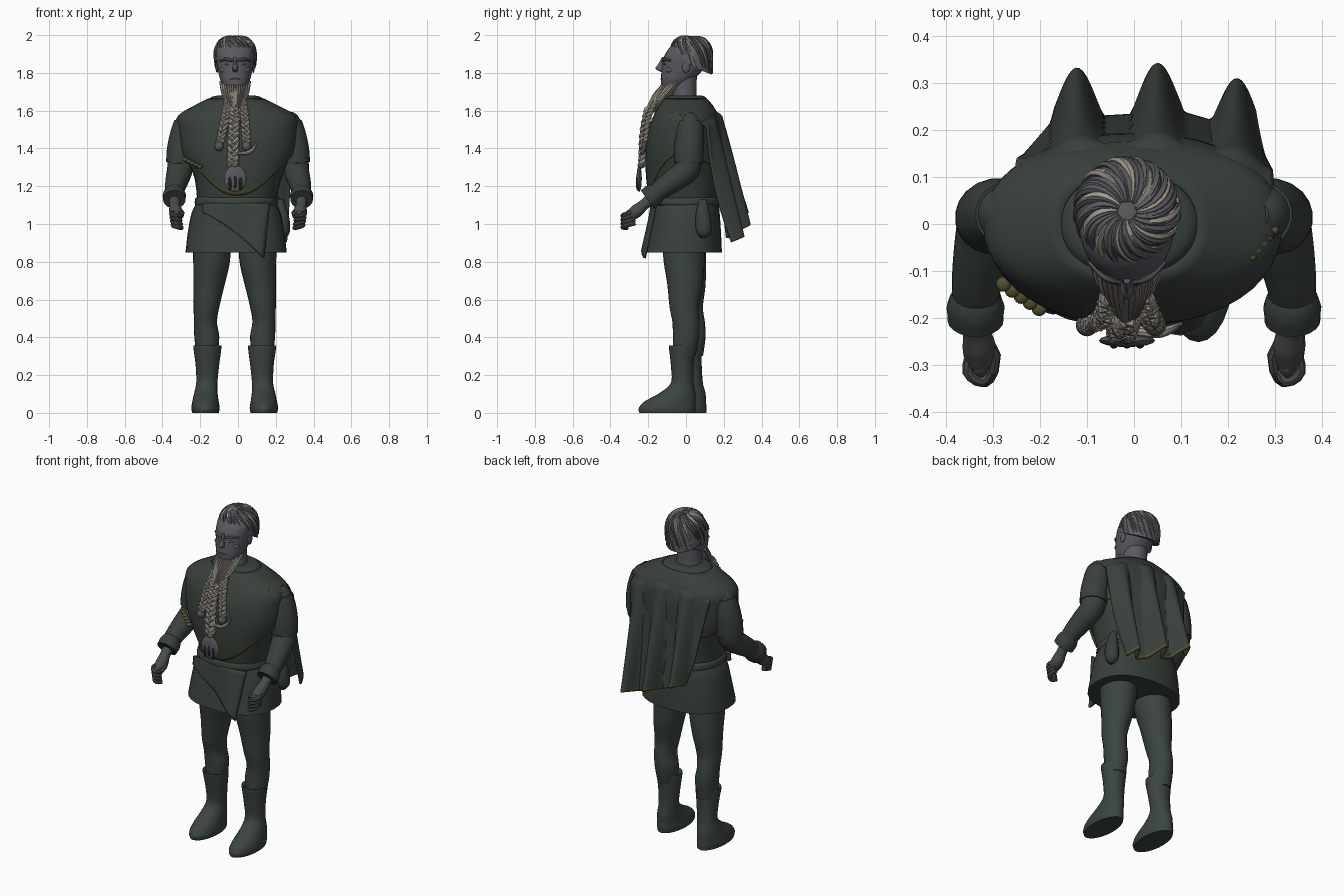
import bpy, bmesh, math
from math import sin, cos, pi
from mathutils import Vector, Matrix

if "Cube" in bpy.data.objects:
    bpy.data.objects.remove(bpy.data.objects["Cube"])


def material(name, *rgb):
    m = bpy.data.materials.new(name)
    m.use_nodes = True
    m.diffuse_color = (*rgb, 1)
    m.node_tree.nodes["Principled BSDF"].inputs["Base Color"].default_value = (*rgb, 1)
    return m


cloth = material("dark green cloth", .040, .052, .044)
leg_cloth = material("legging green", .044, .058, .050)
trim = material("olive trim", .085, .078, .03)
skin_grey = material("grey skin", .105, .10, .118)
hair_grey = material("dark hair", .11, .105, .115)
pale = material("pale braid", .34, .32, .27)
beard_tone = material("beard brown", .19, .175, .15)
glove = material("glove grey", .065, .072, .072)
metal = material("ornament metal", .10, .098, .115)
dark = material("dark groove", .015, .015, .02)


def smooth(pts, k=5):
    """Catmull-Rom through tuples of any length."""
    out = []
    for i in range(len(pts) - 1):
        a, b, c, d = pts[max(i - 1, 0)], pts[i], pts[i + 1], pts[min(i + 2, len(pts) - 1)]
        for j in range(k):
            t = j / k
            out.append(tuple(q + t / 2 * (r - p + t * (2*p - 5*q + 4*r - s + t * (3*(q - r) + s - p)))
                             for p, q, r, s in zip(a, b, c, d)))
    return out + [tuple(pts[-1])]


def bend(v, power):
    return math.copysign(abs(v) ** power, v)


def skin(bm, rows, closed=True, caps=True, mat=0, last=None):
    """Join rows of points with quads; the last row may take another material."""
    vs = [[bm.verts.new(p) for p in row] for row in rows]
    n = len(rows[0])
    for i in range(len(vs) - 1):
        for j in range(n if closed else n - 1):
            k = (j + 1) % n
            f = bm.faces.new((vs[i][j], vs[i][k], vs[i + 1][k], vs[i + 1][j]))
            f.material_index = last if last is not None and i == len(vs) - 2 else mat
    if closed and caps:
        for row in (vs[0], vs[-1]):
            bm.faces.new(row).material_index = mat


def loft(bm, rings, n=28, power=1.0, mat=0):
    """Horizontal oval rings given as x, y, z, rx, ry."""
    skin(bm, [[(x + rx * bend(cos(2*pi*j/n), power), y + ry * bend(sin(2*pi*j/n), power), z)
               for j in range(n)] for x, y, z, rx, ry in rings], mat=mat)


def tube(bm, path, n=8, mat=0):
    """Round tube along points given as x, y, z, radius."""
    p = [Vector(q[:3]) for q in path]
    u, rows = None, []
    for i, q in enumerate(p):
        t = (p[min(i + 1, len(p) - 1)] - p[max(i - 1, 0)]).normalized()
        u = t.orthogonal() if u is None else u - t * u.dot(t)
        u.normalize()
        w = t.cross(u)
        rows.append([q + path[i][3] * (u * cos(2*pi*j/n) + w * sin(2*pi*j/n)) for j in range(n)])
    skin(bm, rows, mat=mat)


def ball(bm, centre, size, mat=0):
    m = Matrix.Translation(centre) @ Matrix.Diagonal((*size, 1))
    for v in bmesh.ops.create_uvsphere(bm, u_segments=16, v_segments=10, radius=1, matrix=m)["verts"]:
        for f in v.link_faces:
            f.material_index = mat


def finish(name, bm, *mats, thick=0):
    bmesh.ops.recalc_face_normals(bm, faces=bm.faces)
    me = bpy.data.meshes.new(name)
    bm.to_mesh(me)
    bm.free()
    for m in mats:
        me.materials.append(m)
    me.shade_smooth()
    me.set_sharp_from_angle(angle=math.radians(42))
    ob = bpy.data.objects.new(name, me)
    bpy.context.collection.objects.link(ob)
    if thick:
        ob.modifiers.new("thickness", "SOLIDIFY").thickness = thick


# Torso
torso = smooth([(-.01, 0, 1.67, .12, .09), (-.01, 0, 1.63, .2, .125), (-.005, .0, 1.575, .292, .155),
                (0, -.005, 1.5, .298, .178), (0, -.01, 1.38, .283, .188), (0, -.01, 1.24, .23, .185),
                (-.01, -.005, 1.1, .205, .17)])
bm = bmesh.new()
loft(bm, torso, power=.88)
finish("tunic_body", bm, cloth)


def mantle_point(a, v):
    front, back = max(0, -sin(a)), max(0, sin(a))
    z = 1.665 + v * (1.37 - .22 * front ** 2 - .08 * back - 1.665)
    lo = next(i for i, r in enumerate(torso) if r[2] <= z)
    p, q = torso[lo - 1], torso[lo]
    t = (p[2] - z) / (p[2] - q[2])
    x, y, _, rx, ry = (m + (n - m) * t for m, n in zip(p, q))
    return x + (rx + .016) * bend(cos(a), .88), y + (ry + .016) * bend(sin(a), .88), z


# Mantle over chest and shoulders, with a trimmed hem and brooches
bm = bmesh.new()
skin(bm, [[mantle_point(2*pi*j/48, i / 24) for j in range(48)] for i in range(25)], caps=False, last=1)
finish("mantle", bm, cloth, trim, thick=.012)
bm = bmesh.new()
for i in range(5):
    ball(bm, (-.278 + .019 * i, -.128 - .013 * i, 1.34 - .009 * i), (.016, .016, .011))
    ball(bm, (.25 + .012 * i, -.07 + .014 * i, 1.59 - .004 * i), (.011, .01, .01))
finish("leaf_brooches", bm, trim)
bm = bmesh.new()
loft(bm, smooth([(-.01, .0, 1.64, .16, .125), (-.01, .0, 1.67, .135, .105), (-.01, 0, 1.68, .10, .085)]))
finish("collar", bm, cloth)

# Skirt, belt, flap and pouch
bm = bmesh.new()
loft(bm, smooth([(-.01, 0, 1.13, .2, .17), (-.01, 0, 1.06, .235, .178), (-.01, -.005, .96, .255, .19),
                 (-.01, -.015, .85, .268, .205)]), power=.85)
finish("tunic_skirt", bm, cloth)
bm = bmesh.new()
loft(bm, smooth([(-.01, -.005, z, .212 + d, .178 + d)
                 for z, d in ((1.145, -.01), (1.135, .004), (1.105, .006), (1.095, -.01))]), power=.88)
finish("belt", bm, leg_cloth)


def flap_point(u, v):
    x = -.19 + .36 * u - .03 * v * u
    z = 1.11 + v * (-.05 - .24 * u ** 1.3)
    return x, -(.19 + .16 * (1.1 - z)) * math.sqrt(1 - (x / .36) ** 2) - .02 * v * u * sin(u * 9), z


bm = bmesh.new()
skin(bm, [[flap_point(j / 16, i / 12) for j in range(17)] for i in range(13)], closed=False)
finish("front_flap", bm, cloth, thick=.014)
bm = bmesh.new()
loft(bm, smooth([(.225, .09, 1.13, .015, .02), (.235, .09, 1.04, .035, .04),
                 (.24, .095, .96, .035, .04), (.24, .095, .925, .012, .015)]), n=16)
finish("side_pouch", bm, cloth)


# Back cape with deep folds, its hem rising toward the right side
def cape_point(u, v):
    x = .30 - .56 * u
    edge = (x / .3) ** 2
    x += v * (.13 * u - .04)
    top = min(v / .1, 1)
    fold = max(cos(2 * pi * (x - .05) / .172), -.5)
    outer = max(0, x - .1)
    y = .03 + .14 * top ** .6 - .06 * edge * (1 - v) + v * (.115 - .025 * u - .35 * outer) + .07 * v ** .8 * fold
    z = 1.645 - .06 * edge * (1 - v) - (.745 - .16 * u) * v + .02 * v * fold
    return x, y, z


bm = bmesh.new()
skin(bm, [[cape_point(j / 56, i / 44) for j in range(57)] for i in range(45)], closed=False, last=1)
finish("cape", bm, cloth, trim, thick=.012)

# Legs and boots, the right leg set slightly back
for side, s in (("left", 1), ("right", -1)):
    def place(rings):
        return [(s * x - (.035 if s < 0 else 0), y + (.06 * (1 - z / .9) if s < 0 else 0), z, rx, ry)
                for x, y, z, rx, ry in smooth(rings)]
    bm = bmesh.new()
    loft(bm, place([(.105, -.01, .9, .1, .115), (.105, -.01, .8, .097, .108), (.118, -.005, .68, .083, .094),
                    (.132, -.01, .56, .068, .077), (.137, .0, .48, .061, .072), (.13, .0, .4, .066, .07),
                    (.13, -.01, .3, .055, .06)]), n=24)
    finish(side + "_leg", bm, leg_cloth)
    bm = bmesh.new()
    loft(bm, place([(.127, -.022, .33, .05, .045), (.127, -.022, .352, .068, .062), (.127, -.022, .345, .074, .068),
                    (.127, -.02, .25, .062, .06), (.13, -.02, .16, .056, .06), (.135, -.045, .105, .062, .095),
                    (.137, -.085, .06, .07, .135), (.137, -.1, .025, .075, .15), (.137, -.1, 0, .07, .147)]), n=24)
    finish(side + "_boot", bm, leg_cloth)

    # Sleeves, cuff and hand
    arm = smooth([(.258, .02, 1.585, .03), (.268, .02, 1.55, .058), (.284, .02, 1.47, .071), (.3, .015, 1.38, .073),
                  (.308, .005, 1.29, .068), (.322, -.06, 1.235, .062), (.335, -.13, 1.185, .053), (.338, -.19, 1.135, .045)])
    bm = bmesh.new()
    tube(bm, [(s * x, y, z, r) for x, y, z, r in arm], n=20)
    tube(bm, [(s * x, y, z, r + .006) for x, y, z, r in arm[6:19]], n=20)
    finish(side + "_sleeve", bm, cloth)
    bm = bmesh.new()
    tube(bm, [(s * .337, -.15 - .055 * t, 1.17 - .04 * t, .05 + .012 * sin(pi * min(t, .7)))
              for t in (0, .15, .5, .8, 1)], n=20)
    finish(side + "_cuff", bm, cloth)
    bm = bmesh.new()
    tube(bm, [(s * x, y, z, r) for x, y, z, r in smooth([(.337, -.18, 1.14, .032), (.335, -.225, 1.1, .029),
                                                      (.33, -.26, 1.07, .035), (.33, -.295, 1.045, .03)])], n=12)
    ball(bm, (s * .327, -.3, 1.035), (.022, .03, .038))
    for i in range(4):
        x, z = .35 - .003 * i, 1.065 - .02 * i
        tube(bm, [(s * a, b, c, .0125) for a, b, c in smooth([(x - .005, -.27, z), (x + .003, -.315, z - .012),
                                                            (x - .025, -.335, z - .022), (x - .042, -.31, z - .025)], 3)])
    tube(bm, [(s * x, y, z, .012) for x, y, z in ((.31, -.25, 1.075), (.295, -.28, 1.06), (.3, -.315, 1.04))])
    finish(side + "_hand", bm, glove)

# Neck and head
HX = -.015
bm = bmesh.new()
loft(bm, smooth([(HX, -.005, 1.62, .085, .07), (HX, -.01, 1.7, .07, .065), (HX, -.005, 1.82, .07, .065)]))
loft(bm, smooth([(HX, -.085, 1.70, .028, .03), (HX, -.075, 1.715, .05, .052), (HX, -.05, 1.76, .077, .083),
                 (HX, -.018, 1.82, .092, .110), (HX, -.003, 1.88, .1, .116), (HX, .008, 1.93, .098, .098),
                 (HX, .015, 1.965, .055, .06)]), power=.94)
loft(bm, smooth([(HX, -.117, 1.885, .008, .01), (HX, -.128, 1.85, .009, .017), (HX, -.137, 1.822, .015, .024),
                 (HX, -.122, 1.806, .011, .012)]), n=12)
for s in (-1, 1):
    ball(bm, (HX + s * .096, .0, 1.83), (.008, .02, .03))
    tube(bm, smooth([(HX + s * .012, -.122, 1.863, .007), (HX + s * .045, -.112, 1.872, .010),
                     (HX + s * .08, -.08, 1.866, .006)]), mat=1)
    ball(bm, (HX + s * .038, -.110, 1.847), (.017, .010, .007), 1)
    ball(bm, (HX + s * .055, -.085, 1.815), (.025, .02, .018))
ball(bm, (HX, -.124, 1.768), (.03, .012, .006), 1)
finish("head", bm, skin_grey, hair_grey)


# Hair cap with swirled locks
def hair_point(az, t, lift=0):
    th = t * (1.74 + .46 * sin(az))
    r, up = bend(sin(min(th, pi / 2)), .8), bend(cos(th), .8)
    return (HX + (.109 + lift) * r * cos(az), .024 + (.113 + lift) * r * sin(az), 1.87 + (.121 + lift) * up)


bm = bmesh.new()
skin(bm, [[hair_point(2*pi*j/40, .01 + .99 * i / 14) for j in range(40)] for i in range(15)])
for k in range(44):
    a = 2 * pi * k / 44
    reach = .88 + .12 * sin(k * 2.7)
    tube(bm, [(*hair_point(a + .9 * t, reach * t, .002), .0085 * min(1, 3.5 * t) * (1.25 - t ** 3))
              for t in (.08 + .92 * i / 10 for i in range(11))], n=6, mat=1 if k % 4 == 0 else 0)
finish("hair", bm, hair_grey, pale)

# Beard bulk and combed strands
bm = bmesh.new()
loft(bm, smooth([(HX, -.07, 1.735, .07, .05), (HX, -.11, 1.69, .06, .05), (HX, -.15, 1.64, .036, .04),
                 (HX, -.19, 1.59, .018, .025)]), n=20)
for i in range(13):
    u = (i - 6) / 6
    tube(bm, smooth([(HX + .078 * u, -.125 + .075 * u * u, 1.735 + .02 * abs(u), .006),
                     (HX + .06 * u, -.168 + .05 * u * u, 1.68, .01),
                     (HX + .018 * u, -.215 + .012 * u * u, 1.59, .006)], 3), n=6, mat=int(abs(u) > .8))
finish("beard", bm, beard_tone, pale)


def braid(name, path, width, turns):
    bm = bmesh.new()
    pts = smooth(path, 16)
    for k in range(3):
        strand = []
        for i, (x, y, z) in enumerate(pts):
            t = 2 * pi * (turns * i / len(pts) + k / 3)
            strand.append((x + width * sin(t), y + width * .55 * sin(2 * t), z, width * .62))
        tube(bm, strand, n=7)
    finish(name, bm, pale)


# Braids, beads, tusk and medallion
braid("middle_braid", [(HX, -.2, 1.61), (HX - .008, -.225, 1.48), (HX - .012, -.232, 1.31)], .021, 4)
braid("right_braid", [(-.05, -.155, 1.66), (-.066, -.2, 1.57), (-.095, -.215, 1.43)], .016, 4)
braid("left_braid", [(.02, -.155, 1.66), (.036, -.2, 1.56), (.045, -.215, 1.43)], .016, 4)
bm = bmesh.new()
for x in (-.1, .045):
    ball(bm, (x, -.215, 1.412), (.024, .024, .026))
finish("braid_beads", bm, metal)
bm = bmesh.new()
tube(bm, smooth([(.0, -.228, 1.375, .009), (.05, -.232, 1.378, .011), (.082, -.222, 1.4, .009), (.1, -.212, 1.44, .003)]))
finish("tusk", bm, pale)
bm = bmesh.new()
ball(bm, (HX, -.248, 1.24), (.06, .014, .07))
ball(bm, (HX, -.24, 1.31), (.02, .016, .018))
for k in (-1, 0, 1):
    ball(bm, (HX + k * .028, -.257, 1.215 + .012 * (1 - abs(k))), (.009, .008, .038), 1)
finish("medallion", bm, metal, dark)
